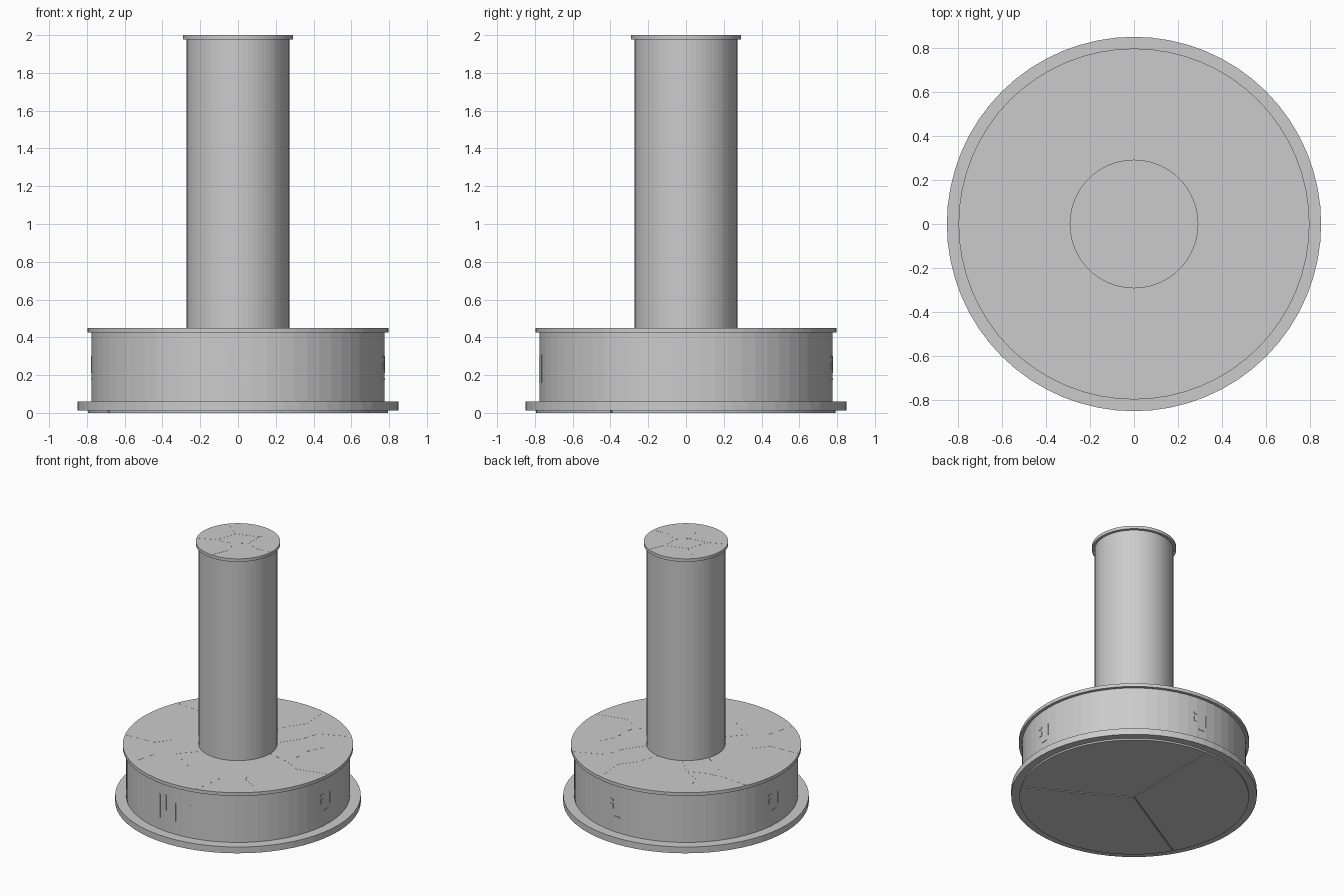
import bpy, bmesh, math
from mathutils import Vector

if "Cube" in bpy.data.objects:
    bpy.data.objects.remove(bpy.data.objects["Cube"])

SIDES = 64


def finish(name, bm):
    bmesh.ops.recalc_face_normals(bm, faces=bm.faces)
    me = bpy.data.meshes.new(name)
    bm.to_mesh(me)
    bm.free()
    ob = bpy.data.objects.new(name, me)
    bpy.context.collection.objects.link(ob)
    return ob


def prism(bm, pts, z0, z1):
    lo = [bm.verts.new((x, y, z0)) for x, y in pts]
    hi = [bm.verts.new((x, y, z1)) for x, y in pts]
    bm.faces.new(lo[::-1])
    bm.faces.new(hi)
    n = len(pts)
    for i in range(n):
        j = (i + 1) % n
        bm.faces.new((lo[i], lo[j], hi[j], hi[i]))


def arc(r, a0, a1, n):
    return [(r * math.cos(a0 + (a1 - a0) * i / n), r * math.sin(a0 + (a1 - a0) * i / n))
            for i in range(n + 1)]


def disc(name, r, z0, z1):
    bm = bmesh.new()
    prism(bm, arc(r, 0, math.tau, SIDES)[:-1], z0, z1)
    return finish(name, bm)


def seams(name, paths, z, width):
    # Thin strips lying along each polyline
    bm = bmesh.new()
    for path in paths:
        for a, b in zip(path, path[1:]):
            a, b = Vector(a), Vector(b)
            d = (b - a).normalized() * width / 2
            n = Vector((-d.y, d.x))
            prism(bm, [a - n, b - n, b + n, a + n], z - 0.002, z + 0.0006)
    return finish(name, bm)


def polar(path):
    return [(r * math.cos(math.radians(a)), r * math.sin(math.radians(a))) for r, a in path]


# Stacked round parts
disc("base_flange", 0.85, 0.012, 0.06)
disc("drum", 0.775, 0.06, 0.43)
disc("drum_lid", 0.797, 0.425, 0.45)
disc("column", 0.272, 0.45, 1.98)
disc("column_cap", 0.292, 1.977, 2.0)

# Underside plate in three sectors with narrow gaps
for i in range(3):
    a = math.radians(90 + 120 * i)
    mid = a + math.radians(60)
    ox, oy = 0.005 * math.cos(mid), 0.005 * math.sin(mid)
    pts = [(0, 0)] + arc(0.79, a, a + math.radians(120), 22)
    bm = bmesh.new()
    prism(bm, [(x + ox, y + oy) for x, y in pts], 0.0, 0.013)
    finish(f"underside_plate_{i + 1}", bm)

# Kinked panel seams on the lid
lid_paths = []
for i in range(9):
    t = 40 * i
    k = 12 if i % 2 else -10
    lid_paths.append(polar([(0.275, t), (0.45, t + k / 2), (0.58, t + k), (0.785, t + k / 3)]))
    if i % 3 == 0:
        lid_paths.append(polar([(0.45, t + k / 2), (0.5, t + 22), (0.6, t + 30)]))
seams("lid_seams", lid_paths, 0.45, 0.006)

# Panel seams on the column cap
seams("cap_seams", [
    [(-0.26, -0.12), (-0.14, -0.07), (-0.08, 0.09), (0.08, 0.14), (0.13, 0.25)],
    [(-0.08, 0.09), (-0.2, 0.18)],
    [(-0.14, -0.07), (0.0, -0.05), (0.08, 0.02), (0.08, 0.14)],
    [(0.0, -0.05), (0.03, -0.17), (-0.02, -0.28)],
    [(0.08, 0.02), (0.17, -0.03), (0.28, -0.02)],
], 2.0, 0.005)


def drum_marks(name, marks):
    # Small raised bars on the drum wall: angle from front, z range, width
    bm = bmesh.new()
    for deg, z0, z1, w in marks:
        a = math.radians(deg - 90)
        c, s = math.cos(a), math.sin(a)
        box = [(r * c - t * s, r * s + t * c)
               for r, t in ((0.765, -w / 2), (0.778, -w / 2), (0.778, w / 2), (0.765, w / 2))]
        prism(bm, box, z0, z1)
    return finish(name, bm)


drum_marks("front_bars", [(-9, 0.15, 0.33, 0.006), (-5, 0.22, 0.34, 0.006),
                          (1, 0.16, 0.3, 0.006), (10, 0.16, 0.31, 0.006)])
for name, turn in (("right_bars", 90), ("back_bars", 180), ("left_bars", 270)):
    drum_marks(name, [(turn, 0.21, 0.3, 0.006), (turn - 6.5, 0.235, 0.27, 0.03),
                      (turn - 6.5, 0.29, 0.305, 0.03), (turn - 3, 0.175, 0.181, 0.05)])
